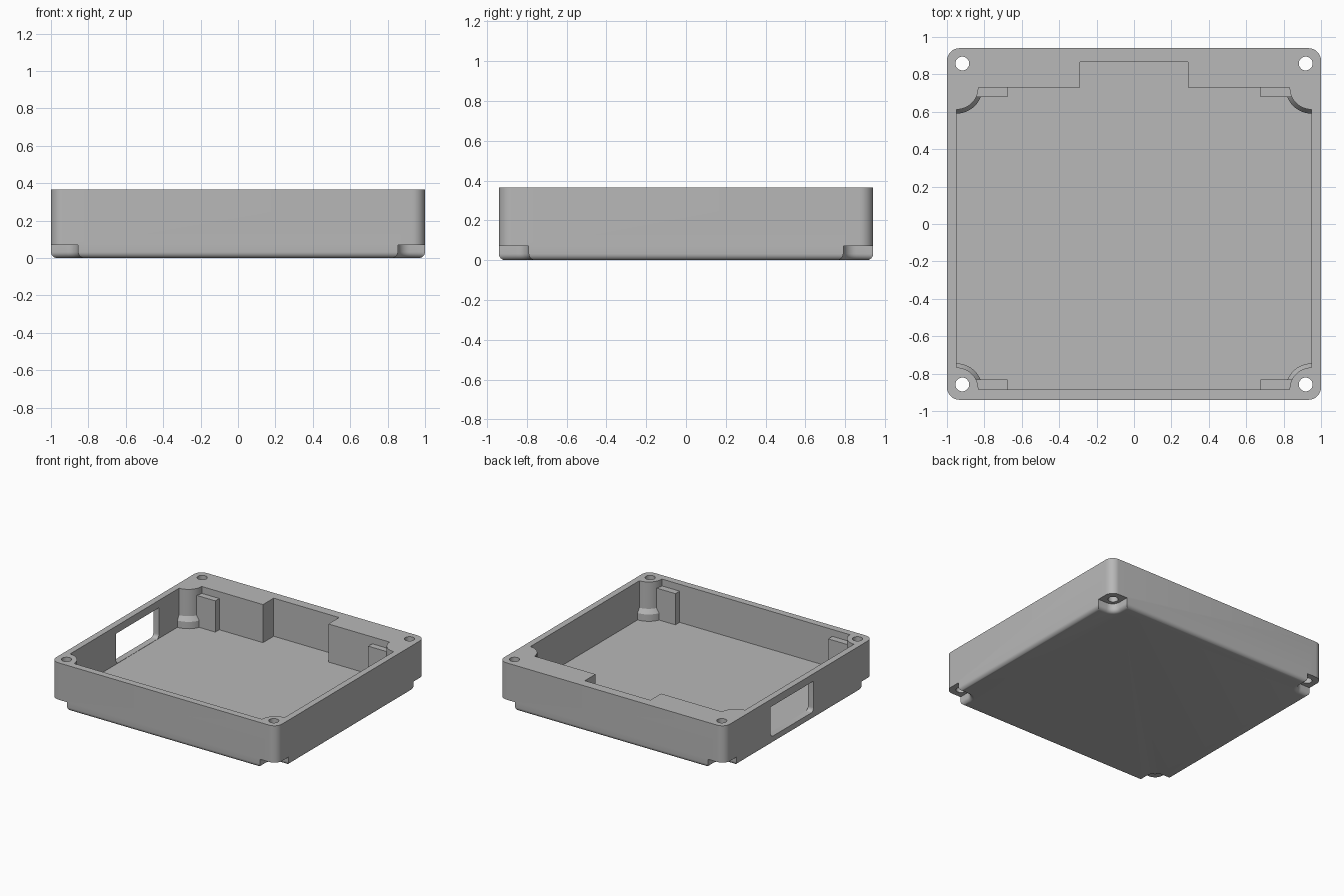
import bpy, bmesh, math

if "Cube" in bpy.data.objects:
    bpy.data.objects.remove(bpy.data.objects["Cube"])

HX, HY, TOP = 1.0, 0.94, 0.365       # outer half sizes and height
FLOOR, FILLET = 0.06, 0.032          # floor level, bottom edge rounding

grey = bpy.data.materials.new("light_grey")
grey.diffuse_color = (0.48, 0.48, 0.48, 1)
grey.use_nodes = True
grey.node_tree.nodes["Principled BSDF"].inputs["Base Color"].default_value = grey.diffuse_color


def loft(name, rings):
    """Closed solid through rings that share one vertex count."""
    bm = bmesh.new()
    loops = [[bm.verts.new(p) for p in ring] for ring in rings]
    n = len(loops[0])
    for a, b in zip(loops, loops[1:]):
        for i in range(n):
            j = (i + 1) % n
            bm.faces.new((a[i], a[j], b[j], b[i]))
    bm.faces.new(loops[0][::-1])
    bm.faces.new(loops[-1])
    bmesh.ops.recalc_face_normals(bm, faces=bm.faces)
    mesh = bpy.data.meshes.new(name)
    bm.to_mesh(mesh)
    bm.free()
    mesh.materials.append(grey)
    obj = bpy.data.objects.new(name, mesh)
    bpy.context.collection.objects.link(obj)
    return obj


def rounded_rect(x0, x1, y0, y1, r, z, seg=8):
    pts = []
    corners = [(x1 - r, y1 - r), (x0 + r, y1 - r), (x0 + r, y0 + r), (x1 - r, y0 + r)]
    for k, (cx, cy) in enumerate(corners):
        for i in range(seg + 1):
            a = math.pi / 2 * (k + i / seg)
            pts.append((cx + r * math.cos(a), cy + r * math.sin(a), z))
    return pts


def circle(cx, cy, r, z, n=32):
    return [(cx + r * math.cos(2 * math.pi * i / n),
             cy + r * math.sin(2 * math.pi * i / n), z) for i in range(n)]


def activate(obj):
    bpy.ops.object.select_all(action='DESELECT')
    obj.select_set(True)
    bpy.context.view_layer.objects.active = obj


def cut(target, cutter):
    mod = target.modifiers.new("cut", 'BOOLEAN')
    mod.operation, mod.solver, mod.object = 'DIFFERENCE', 'EXACT', cutter
    activate(target)
    bpy.ops.object.modifier_apply(modifier=mod.name)
    bpy.data.objects.remove(cutter)


# Rounding steps: (inset, height) from the underside up to the wall
steps = []
for i in range(7):
    a = math.pi / 2 * i / 6
    steps.append((FILLET * (1 - math.sin(a)), FILLET * (1 - math.cos(a))))

# Outer case with rounded underside edge
rings = [rounded_rect(-HX + d, HX - d, -HY + d, HY - d, 0.067 - d, z) for d, z in steps]
rings.append(rounded_rect(-HX, HX, -HY, HY, 0.067, TOP))
case = loft("case", rings)

# Cavity: corner arcs leave quarter posts that flare into wider feet;
# the middle of the back wall steps outward
CX, Y_FRONT, Y_BACK = 0.95, -0.885, 0.73


def cavity_ring(r, z):
    pts = []
    for cx, cy, start in ((-CX, Y_FRONT, 90), (CX, Y_FRONT, 180),
                          (CX, Y_BACK, 270), (-CX, Y_BACK, 360)):
        for i in range(13):
            a = math.radians(start - 90 * i / 12)
            pts.append((cx + r * math.cos(a), cy + r * math.sin(a), z))
        if cx > 0 and cy > 0:
            pts += [(0.29, Y_BACK, z), (0.29, 0.865, z),
                    (-0.29, 0.865, z), (-0.29, Y_BACK, z)]
    return pts


cut(case, loft("cavity", [cavity_ring(0.14, FLOOR), cavity_ring(0.14, 0.115),
                          cavity_ring(0.118, 0.15), cavity_ring(0.118, 0.5)]))

# Corner notches underneath, with screw holes up through the rim
for sx in (-1, 1):
    for sy in (-1, 1):
        prof = [(FILLET, -0.1)] + steps + [(0, 0.07)]
        rings = []
        for d, z in prof:
            ring = rounded_rect(0.855 - d, 1.2, 0.79 - d, 1.2, 0.065 + d, z)
            rings.append([(sx * x, sy * y, zz) for x, y, zz in ring])
        cut(case, loft("notch", rings))
        cx, cy = sx * 0.918, sy * 0.858
        cut(case, loft("screw_hole", [circle(cx, cy, 0.037, 0.03),
                                      circle(cx, cy, 0.037, 0.5)]))

# Side window with rounded lower corners
y0, y1, z0, z1, r = -0.185, 0.357, FLOOR + 0.002, 0.305, 0.03
profile = [(y1, z1), (y0, z1)]
for cy, start in ((y0 + r, 180), (y1 - r, 270)):
    for i in range(7):
        a = math.radians(start + 15 * i)
        profile.append((cy + r * math.cos(a), z0 + r + r * math.sin(a)))
cut(case, loft("window", [[(x, y, z) for y, z in profile] for x in (-1.1, -0.94)]))

activate(case)
bpy.ops.object.shade_smooth_by_angle(angle=math.radians(30))

# Stop tabs beside each post, standing against the front and back walls
for side, sx in (("left", -1), ("right", 1)):
    for end, ya, yb in (("front", Y_FRONT - 0.02, -0.832), ("back", 0.68, Y_BACK + 0.02)):
        rings = [[(sx * x, y, z) for x, y in ((0.677, ya), (0.848, ya), (0.848, yb), (0.677, yb))]
                 for z in (FLOOR - 0.01, 0.31)]
        loft(f"{end}_{side}_tab", rings)
